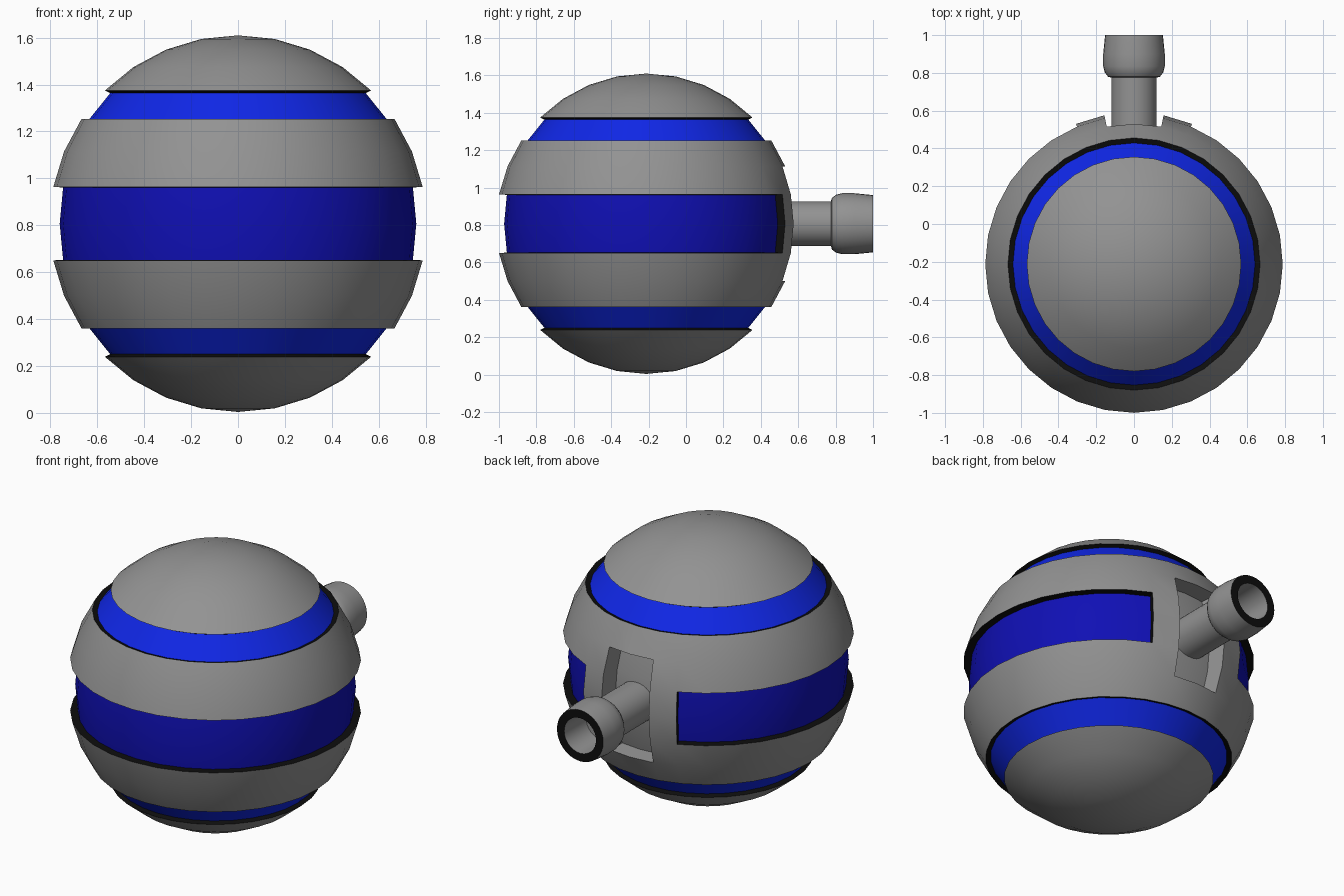
import bpy, bmesh, math
from mathutils import Vector, Matrix

if "Cube" in bpy.data.objects:
    bpy.data.objects.remove(bpy.data.objects["Cube"])

CENTRE = Vector((0, -0.212, 0.807))
R = 0.803


def material(name, rgb):
    m = bpy.data.materials.new(name)
    m.diffuse_color = (*rgb, 1)
    m.use_nodes = True
    m.node_tree.nodes["Principled BSDF"].inputs["Base Color"].default_value = m.diffuse_color
    return m


MATS = [material("grey", (0.29, 0.29, 0.29)),
        material("black", (0.004, 0.004, 0.004)),
        material("bright_blue", (0.005, 0.02, 0.8)),
        material("dark_blue", (0.005, 0.005, 0.46))]
GREY, BLACK, BRIGHT, DARK = range(4)


def finish(bm, name, location):
    bmesh.ops.recalc_face_normals(bm, faces=bm.faces)
    for f in bm.faces:
        f.smooth = True
    me = bpy.data.meshes.new(name)
    bm.to_mesh(me)
    bm.free()
    for m in MATS:
        me.materials.append(m)
    me.set_sharp_from_angle(angle=math.radians(30))
    ob = bpy.data.objects.new(name, me)
    ob.location = location
    bpy.context.collection.objects.link(ob)
    return ob


def latitude(f):
    c = f.calc_center_median()
    return math.degrees(math.atan2(c.z, c.xy.length))


def from_back(f):
    c = f.calc_center_median()
    return abs(math.degrees(math.atan2(c.x, c.y)))


def sink(bm, test, xy, z, floor_mat, wall_mat):
    """Push the chosen faces towards the axis, leaving walls round them."""
    faces = [f for f in bm.faces if test(f)]
    before = set(bm.faces)
    geom = bmesh.ops.extrude_face_region(bm, geom=faces)["geom"]
    old = [f for f in faces if f.is_valid]
    top = {g for g in geom if isinstance(g, bmesh.types.BMFace)}
    for f in set(bm.faces) - before - top:
        f.material_index = wall_mat
    for f in top:
        f.material_index = floor_mat
    verts = list({v for f in top for v in f.verts})
    bmesh.ops.scale(bm, vec=(xy, xy, z), verts=verts)
    if old:
        bmesh.ops.delete(bm, geom=old, context='FACES')


# Ball body with sunken blue bands and a slot at the back
bm = bmesh.new()
bmesh.ops.create_uvsphere(bm, u_segments=32, v_segments=16, radius=R)
sink(bm, lambda f: abs(latitude(f)) < 23 and from_back(f) < 11.3, 0.87, 0.97, GREY, GREY)
sink(bm, lambda f: abs(latitude(f)) < 11.3 and from_back(f) > 22.5, 0.947, 0.985, DARK, BLACK)
for s in (1, -1):
    sink(bm, lambda f: 34 < s * latitude(f) < 45, 0.96, 0.98, BRIGHT, BLACK)
finish(bm, "ball_body", CENTRE)

# Rear nozzle: lathed profile (radius, y) with a black rim and a hollow end
profile = [(0.12, 0.42), (0.12, 0.775), (0.138, 0.78), (0.155, 0.803), (0.163, 0.835),
           (0.163, 0.9), (0.153, 1.0), (0.105, 1.0), (0.10, 0.80), (0.0, 0.80)]
bm = bmesh.new()
pts = [bm.verts.new((r, y, 0)) for r, y in profile]
edges = [bm.edges.new(p) for p in zip(pts, pts[1:])]
bmesh.ops.spin(bm, geom=pts + edges, cent=(0, 0, 0), axis=(0, 1, 0),
               angle=math.tau, steps=32, use_duplicate=False)
bmesh.ops.remove_doubles(bm, verts=bm.verts, dist=1e-4)
for f in bm.faces:
    if all(v.co.y > 0.999 for v in f.verts):
        f.material_index = BLACK
finish(bm, "rear_nozzle", (0, 0, CENTRE.z))
